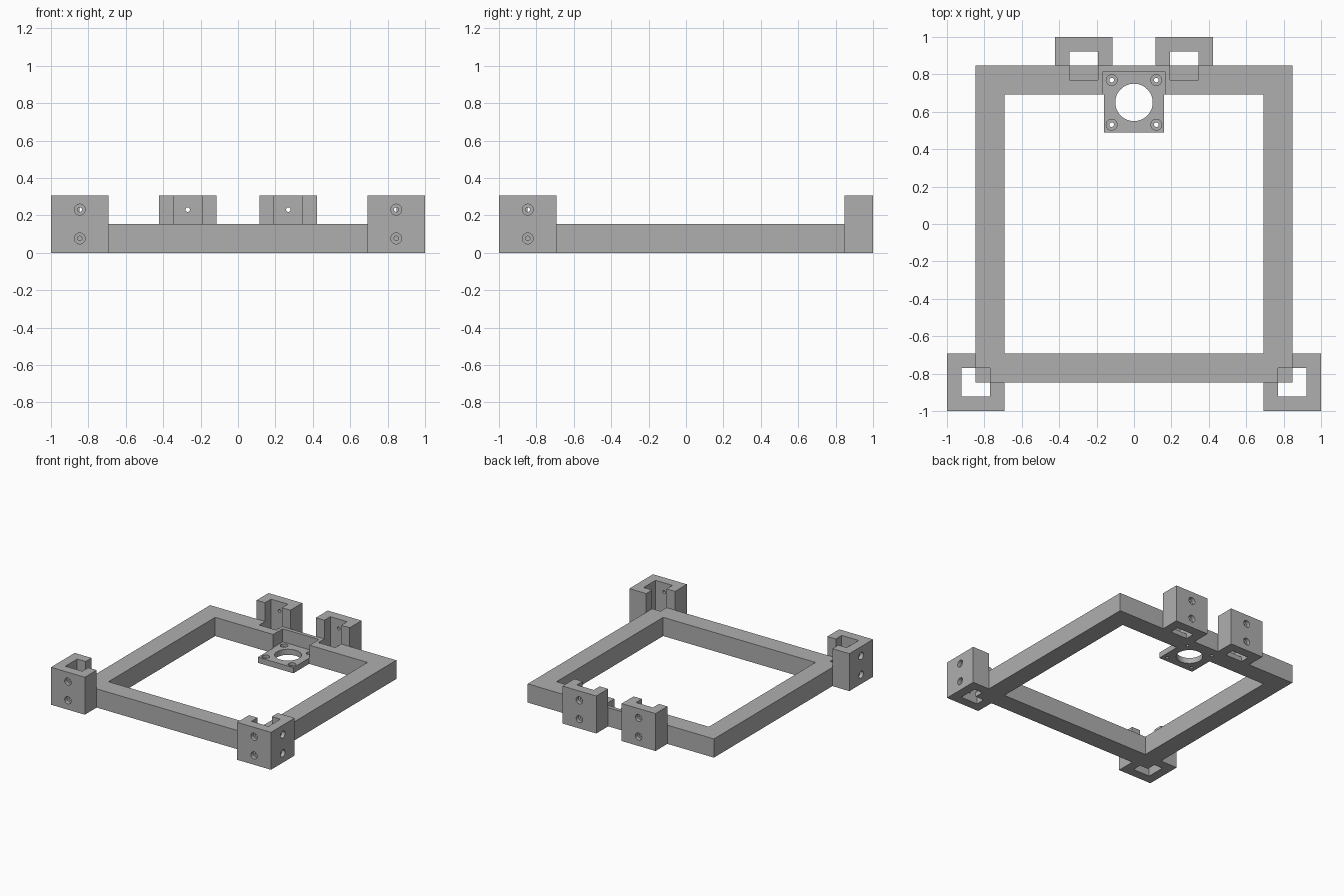
import bpy, bmesh, math
from mathutils import Matrix, Vector

if "Cube" in bpy.data.objects:
    bpy.data.objects.remove(bpy.data.objects["Cube"], do_unlink=True)

U = 1 / 130              # one design millimetre in model units
grey = bpy.data.materials.new("plain grey")
grey.use_nodes = True
colour = (0.43, 0.43, 0.43, 1)
grey.diffuse_color = colour
grey.node_tree.nodes["Principled BSDF"].inputs["Base Color"].default_value = colour


def finish(name, bm):
    bmesh.ops.recalc_face_normals(bm, faces=bm.faces)
    mesh = bpy.data.meshes.new(name)
    bm.to_mesh(mesh)
    bm.free()
    mesh.materials.append(grey)
    ob = bpy.data.objects.new(name, mesh)
    bpy.context.collection.objects.link(ob)
    return ob


def box(name, lo, hi):
    """Box between two corners given in millimetres."""
    lo, hi = Vector(lo) * U, Vector(hi) * U
    bm = bmesh.new()
    bmesh.ops.create_cube(bm, size=1, matrix=Matrix.Translation((lo + hi) / 2)
                          @ Matrix.Diagonal((*(hi - lo), 1)))
    return finish(name, bm)


def rod(centre, radius, length, axis, sides=32):
    """Cylinder cutter along the given axis, in millimetres."""
    turn = Vector((0, 0, 1)).rotation_difference(Vector(axis)).to_matrix().to_4x4()
    bm = bmesh.new()
    bmesh.ops.create_cone(bm, cap_ends=True, segments=sides, radius1=radius * U,
                          radius2=radius * U, depth=length * U,
                          matrix=Matrix.Translation(Vector(centre) * U) @ turn)
    return finish("cutter", bm)


def cut(ob, cutter):
    cutter.hide_render = True
    mod = ob.modifiers.new("cut", 'BOOLEAN')
    mod.operation = 'DIFFERENCE'
    mod.solver = 'EXACT'
    mod.object = cutter
    bpy.context.view_layer.objects.active = ob
    bpy.ops.object.modifier_apply(modifier=mod.name)
    bpy.data.objects.remove(cutter, do_unlink=True)


def screw_hole(ob, point, axis, wall, sink):
    """Counterbored hole entering at a surface point; axis points outward."""
    p, a = Vector(point), Vector(axis)
    cut(ob, rod(p - a * wall / 2, 1.6, wall + 2, a, 20))
    cut(ob, rod(p, 3.8, sink * 2, a, 24))


def smooth(ob):
    bpy.ops.object.select_all(action='DESELECT')
    ob.select_set(True)
    bpy.context.view_layer.objects.active = ob
    bpy.ops.object.shade_smooth_by_angle(angle=math.radians(30))


# Square base frame with the centre open
frame = box("base_frame", (-110, -110, 0), (110, 110, 20))
cut(frame, box("cutter", (-90, -90, -5), (90, 90, 25)))
cut(frame, box("cutter", (-21.5, 80, -5), (21.5, 106, 25)))

for side, word in ((-1, "right"), (1, "left")):
    def span(a, b):
        return sorted((side * a, side * b))

    # Front corner bracket: two hooked arms around a square post socket
    x0, x1 = span(90, 130)
    corner = box(f"{word}_corner_bracket", (x0, -130, 0), (x1, -90, 40))
    cut(corner, box("cutter", (-110, -110, -5), (110, 110, 45)))
    p0, p1 = span(100, 120)
    cut(corner, box("cutter", (p0, -120, -5), (p1, -100, 45)))
    cut(frame, box("cutter", (p0, -120, 5), (p1, -100, 45)))
    for z in (10, 30):
        screw_hole(corner, (side * 110, -130, z), (0, -1, 0), 10, 4)
        screw_hole(corner, (side * 130, -110, z), (side, 0, 0), 10, 4)
    smooth(corner)

    # Rear bracket: U-shaped post socket on the back rail
    x0, x1 = span(15, 55)
    rear = box(f"{word}_rear_bracket", (x0, 110, 0), (x1, 130, 40))
    p0, p1 = span(25, 45)
    cut(rear, box("cutter", (p0, 100, -5), (p1, 120, 45)))
    cut(frame, box("cutter", (p0, 100, 5), (p1, 120, 45)))
    for z in (10, 30):
        screw_hole(rear, (side * 35, 130, z), (0, 1, 0), 10, 4)
    smooth(rear)

# Motor mounting plate, let into the back rail
half = [(21, 63.5), (21, 90), (21.5, 90), (21.5, 106)]
outline = half + [(-x, y) for x, y in reversed(half)]
bm = bmesh.new()
face = bm.faces.new([bm.verts.new((x * U, y * U, 0)) for x, y in outline])
top = bmesh.ops.extrude_face_region(bm, geom=[face])["geom"]
bmesh.ops.translate(bm, vec=(0, 0, 6 * U),
                    verts=[v for v in top if isinstance(v, bmesh.types.BMVert)])
plate = finish("motor_plate", bm)
cut(plate, rod((0, 84.5, 3), 13, 20, (0, 0, 1), 64))
for sx in (-1, 1):
    for sy in (-1, 1):
        screw_hole(plate, (sx * 15.5, 84.5 + sy * 15.5, 6), (0, 0, 1), 6, 3)
smooth(plate)
